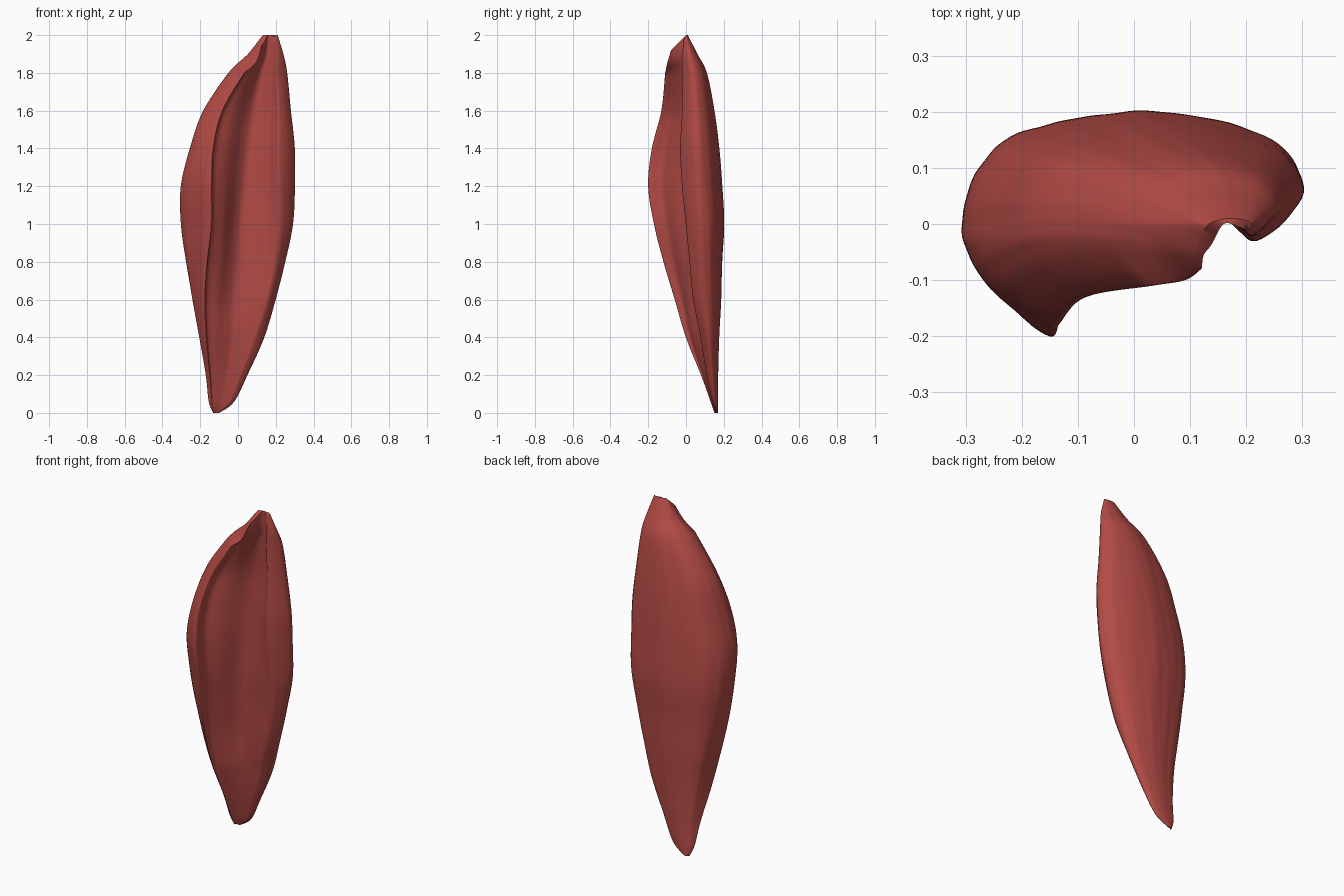
import bpy
import bmesh
import math
from mathutils import Vector

if "Cube" in bpy.data.objects:
    bpy.data.objects.remove(bpy.data.objects["Cube"], do_unlink=True)

AROUND, ALONG = 10, 8  # subdivisions between section points and between levels

# Levels, in hundredths: height, left x, right x, back y,
# near lip (x, y), far lip (x, y), valley (x, y)
LEVELS = [
    (0, -13, -10, 17, -13, 15, -11, 16, -12, 16),
    (6, -15, -2, 17, -14, 13, -4, 14, -9, 14),
    (20, -16, 5, 17, -15, 8, 2, 11, -6, 11),
    (40, -19, 14, 17.5, -17, 0, 10, 8, -3, 8),
    (60, -23, 20, 18.5, -18, -6, 16, 4, -2, 7),
    (80, -27, 25, 19, -17, -12, 20, 2, 0, 6),
    (100, -30, 29, 20, -15, -17, 22, 0, 1, 5),
    (120, -30, 30, 19, -15, -20, 22, -2, 3, 5),
    (140, -25, 30, 17.5, -14, -18, 22, -3, 5, 5),
    (160, -18, 28, 15, -9, -13, 22, -2, 8, 5),
    (180, -5, 26, 11, 3, -11, 21, -2, 12, 3),
    (190, 5, 24, 6, 9, -10, 21, -2, 15, 1),
    (200, 12, 21, 1, 12, -8, 20, -1, 16, 0),
]


def spline(p, t):
    """Catmull-Rom value between the middle two of four points."""
    a, b, c, d = p
    return (b * 2 + (c - a) * t + (a * 2 - b * 5 + c * 4 - d) * t ** 2
            + (b * 3 - a - c * 3 + d) * t ** 3) / 2


def section(level):
    """Hollow-fronted crescent outline at one height."""
    z, xl, xr, yb, nx, ny, fx, fy, vx, vy = level
    w = xr - xl
    yl, yr = ny + (yb - ny) * 0.55, fy + (yb - fy) * 0.4
    near, far, valley = Vector((nx, ny)), Vector((fx, fy)), Vector((vx, vy))
    pts = [
        Vector((xl, yl)),
        Vector((xl + w * 0.1, yl + (yb - yl) * 0.65)),
        Vector((xl + w * 0.32, yb - (yb - yl) * 0.08)),
        Vector((xl + w * 0.6, yb)),
        Vector((xr - w * 0.1, yb - (yb - yr) * 0.35)),
        Vector((xr, yr)),
        far,
        far.lerp(valley, 0.35) + Vector((0, (vy - fy) * 0.15)),
        valley,
        near.lerp(valley, 0.45) + Vector((0, (vy - ny) * 0.09)),
        near.lerp(valley, 0.1) + Vector((0, (vy - ny) * 0.2)),
        near,
        near.lerp(Vector((xl, yl)), 0.55) + Vector((-w * 0.07, -w * 0.015)),
    ]
    n = len(pts)
    return [spline([pts[(i + k) % n] for k in (-1, 0, 1, 2)], j / AROUND)
            for i in range(n) for j in range(AROUND)]


def levels():
    """Smoothly interpolated levels from bottom to top."""
    rows = [Vector(r) for r in LEVELS]
    rows = [rows[0]] + rows + [rows[-1]]
    for i in range(len(rows) - 3):
        for j in range(ALONG):
            yield spline(rows[i:i + 4], j / ALONG)
    yield rows[-1]


def make_ring(bm, level):
    """One ring of vertices with fine lengthwise fibre grooves."""
    z = level[0] / 100
    outline = section(level)
    centre = sum(outline, Vector((0, 0))) / len(outline)
    fade = math.sin(math.pi * min(max(z / 2, 0), 1))
    tilt = max(0, (z - 1.8) / 0.2)
    ring = []
    for k, p in enumerate(outline):
        a = math.tau * k / len(outline)
        groove = math.sin(a * 17 + z * 4) + 0.6 * math.sin(a * 29 - z * 5)
        p = p + (p - centre).normalized() * groove * fade * 0.1
        # The upper end slopes down towards the front
        drop = tilt * max(0, -p.y / 100)
        ring.append(bm.verts.new((p.x / 100, p.y / 100, z - drop)))
    return ring


# Muscle body: rings bridged lengthwise and closed at both ends
bm = bmesh.new()
rings = [make_ring(bm, lv) for lv in levels()]
for low, high in zip(rings, rings[1:]):
    for k in range(len(low)):
        m = (k + 1) % len(low)
        bm.faces.new((low[k], low[m], high[m], high[k]))
for ring in (rings[0], rings[-1]):
    cap = bm.faces.new(ring)
    bmesh.ops.triangulate(bm, faces=[cap])
bmesh.ops.recalc_face_normals(bm, faces=bm.faces[:])

mesh = bpy.data.meshes.new("muscle_body")
bm.to_mesh(mesh)
bm.free()
body = bpy.data.objects.new("muscle_body", mesh)
bpy.context.collection.objects.link(body)

# Muscle red
red = bpy.data.materials.new("muscle_red")
red.use_nodes = True
colour = (0.45, 0.07, 0.06, 1)
red.diffuse_color = colour
red.node_tree.nodes["Principled BSDF"].inputs["Base Color"].default_value = colour
mesh.materials.append(red)

bpy.ops.object.select_all(action="DESELECT")
body.select_set(True)
bpy.context.view_layer.objects.active = body
bpy.ops.object.shade_smooth_by_angle(angle=math.radians(50))
